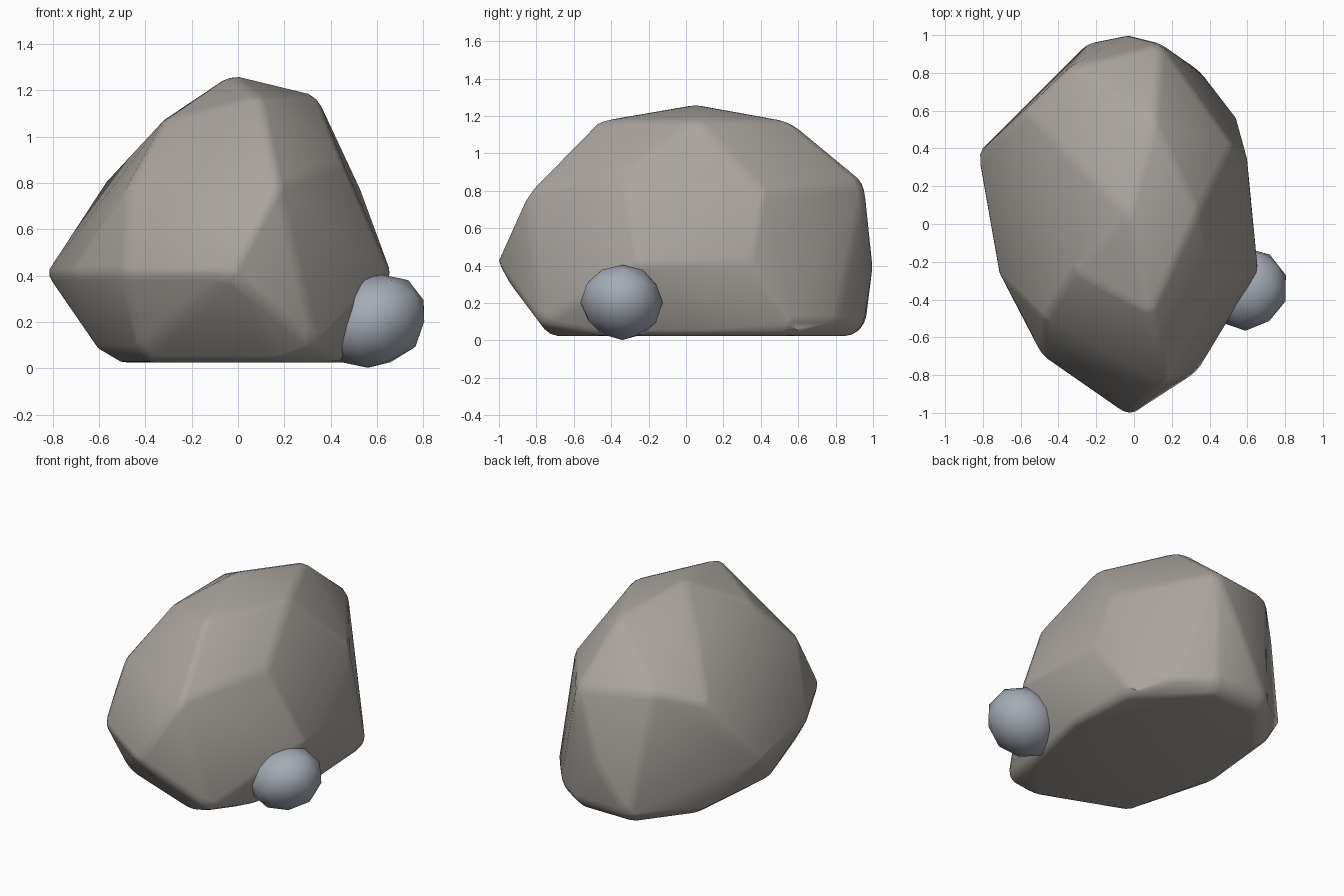
import bpy, bmesh, random
from mathutils import Vector

if "Cube" in bpy.data.objects:
    bpy.data.objects.remove(bpy.data.objects["Cube"])


def finish(obj, color):
    mat = bpy.data.materials.new(obj.name + "_stone")
    mat.diffuse_color = (*color, 1)
    mat.use_nodes = True
    mat.node_tree.nodes["Principled BSDF"].inputs["Base Color"].default_value = mat.diffuse_color
    obj.data.materials.append(mat)
    for p in obj.data.polygons:
        p.use_smooth = True


# Boulder: convex hull around corner points, given as rings by height
rings = [
    # base, almost flat
    (0.025, [(.17, -.73), (.43, -.44), (.54, .06), (.51, .53), (.12, .89),
             (-.22, .89), (-.47, .56), (-.50, .0), (-.37, -.52)]),
    # worn rim just above the base
    (0.09, [(.17, -.77), (.34, -.78), (.54, .57), (.36, .80), (.14, .95),
            (-.24, .96), (-.55, .60), (-.61, .0), (-.43, -.55)]),
    # widest girdle
    (0.41, [(-.03, -1.02), (.66, -.25), (.60, .35), (-.04, 1.0),
            (-.83, .37), (-.72, -.26), (-.49, -.70)]),
    # upper shoulder
    (0.79, [(.17, -.85), (.52, .42), (-.58, .60), (-.47, -.50)]),
    (0.84, [(.14, .955)]),
    (0.89, [(.45, -.33), (-.34, .83)]),
    # crown
    (1.07, [(-.32, -.25), (-.32, .33)]),
    (1.175, [(.09, -.47), (.34, .06), (.11, .55)]),
    (1.265, [(-.03, .05)]),
]
bm = bmesh.new()
for z, pts in rings:
    for x, y in pts:
        bm.verts.new((x, y, z))
bmesh.ops.convex_hull(bm, input=bm.verts[:])
loose = [v for v in bm.verts if not v.link_faces]
bmesh.ops.delete(bm, geom=loose, context='VERTS')
bmesh.ops.dissolve_limit(bm, angle_limit=0.1, verts=bm.verts[:], edges=bm.edges[:])
bmesh.ops.recalc_face_normals(bm, faces=bm.faces[:])
mesh = bpy.data.meshes.new("boulder")
bm.to_mesh(mesh)
bm.free()
boulder = bpy.data.objects.new("boulder", mesh)
bpy.context.collection.objects.link(boulder)
finish(boulder, (.40, .37, .34))

# Worn edges
bev = boulder.modifiers.new("worn_edges", 'BEVEL')
bev.width = 0.05
bev.segments = 2
bev.limit_method = 'ANGLE'
bev.angle_limit = 0.3

# Pebble: slightly uneven low-poly ball half tucked into the boulder
random.seed(4)
bpy.ops.mesh.primitive_ico_sphere_add(subdivisions=2, radius=1)
pebble = bpy.context.object
pebble.name = "pebble"
for v in pebble.data.vertices:
    c = v.co * random.uniform(.97, 1.03)
    lean = c.z * .03                       # leans outwards at the top
    v.co = Vector((.59 + c.x * .22 + lean, -.34 + c.y * .22, .203 + c.z * .204))
    v.co.z = max(v.co.z, 0)
finish(pebble, (.37, .41, .46))
